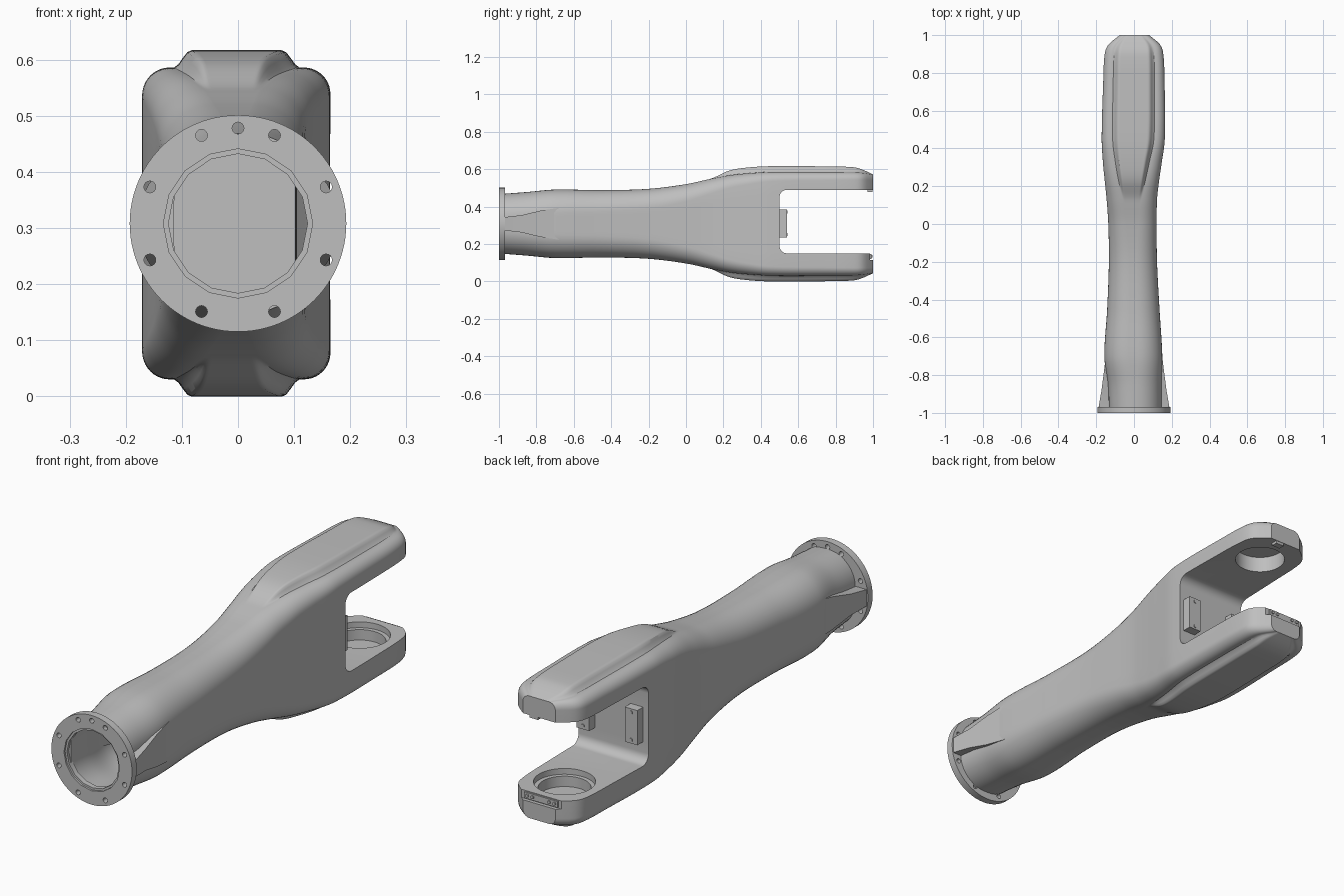
import bpy, bmesh, math
from mathutils import Matrix, Vector

if "Cube" in bpy.data.objects:
    bpy.data.objects.remove(bpy.data.objects["Cube"])

MID = 0.308  # height of the arm's centre line

grey = bpy.data.materials.new("cast_grey")
grey.use_nodes = True
grey.diffuse_color = (0.52, 0.52, 0.52, 1)
grey.node_tree.nodes["Principled BSDF"].inputs["Base Color"].default_value = (0.52, 0.52, 0.52, 1)

# Arm stations: y, extent to -x, extent to +x, half height, corner radius, raised pad
STATIONS = [
    (-0.98, .132, .145, .160, .128, 0),
    (-0.85, .138, .146, .170, .128, 0),
    (-0.70, .157, .150, .183, .125, 0),
    (-0.45, .142, .135, .180, .115, 0),
    (-0.20, .133, .122, .187, .105, 0),
    (0.00, .136, .120, .212, .092, 0),
    (0.13, .145, .122, .240, .080, 0),
    (0.23, .155, .133, .259, .068, .025),
    (0.32, .164, .146, .269, .060, .031),
    (0.45, .171, .163, .277, .050, .031),
    (0.75, .163, .162, .277, .045, .030),
    (0.90, .155, .155, .276, .042, .026),
    (0.95, .135, .138, .272, .038, .015),
    (1.00, .075, .080, .264, .030, 0),
]


def smooth(t):
    t = min(1, max(0, t))
    return t * t * (3 - 2 * t)


def station(y):
    """Smoothly interpolate the station table at y."""
    s = STATIONS
    i = 0
    while i < len(s) - 2 and y > s[i + 1][0]:
        i += 1
    a, b = s[i], s[i + 1]
    p, q = s[max(i - 1, 0)], s[min(i + 2, len(s) - 1)]
    d = b[0] - a[0]
    t = max(0, (y - a[0]) / d)
    h = smooth(t)
    out = []
    for k in range(1, 6):
        ma = (b[k] - p[k]) / (b[0] - p[0]) * d
        mb = (q[k] - a[k]) / (q[0] - a[0]) * d
        out.append(a[k] * (1 - h) + b[k] * h + ma * t * (1 - t) ** 2 - mb * t * t * (1 - t))
    return out


def section(y, inset):
    """Rounded rectangle with a raised pad along its top and bottom."""
    left, right, high, rad, pad = station(y)
    left, right, high, rad = (v - inset for v in (left, right, high, rad))
    pad = 0 if inset else max(pad, 0)
    x0, x1, zz = rad - left, right - rad, high - rad
    centres = [(x1, zz), (x0, zz), (x0, -zz), (x1, -zz)]
    pts = []
    for k, (cx, cz) in enumerate(centres):
        for i in range(11):
            a = math.pi / 2 * (k + i / 10)
            pts.append(Vector((cx + rad * math.cos(a), y, cz + rad * math.sin(a))))
        a = math.pi / 2 * (k + 1)
        nx, nz = centres[(k + 1) % 4]
        off = Vector((rad * math.cos(a), 0, rad * math.sin(a)))
        start, end = Vector((cx, y, cz)) + off, Vector((nx, y, nz)) + off
        n = 6 if k % 2 else 30
        for i in range(1, n):
            v = start.lerp(end, i / n)
            if k % 2 == 0:
                rise = pad * smooth((0.94 - abs(2 * i / n - 1)) / 0.26)
                v.z += rise if k == 0 else -rise
            pts.append(v)
    return [v + Vector((0, 0, MID)) for v in pts]


def finish(name, bm):
    bmesh.ops.recalc_face_normals(bm, faces=bm.faces[:])
    me = bpy.data.meshes.new(name)
    bm.to_mesh(me)
    bm.free()
    ob = bpy.data.objects.new(name, me)
    bpy.context.collection.objects.link(ob)
    me.materials.append(grey)
    return ob


def loft(name, rings):
    bm = bmesh.new()
    rows = [[bm.verts.new(p) for p in r] for r in rings]
    n = len(rows[0])
    for a, b in zip(rows, rows[1:]):
        for i in range(n):
            j = (i + 1) % n
            bm.faces.new((a[i], a[j], b[j], b[i]))
    bm.faces.new(rows[0])
    bm.faces.new(rows[-1])
    return finish(name, bm)


def arm_loft(name, y0, y1, count, inset=0):
    return loft(name, [section(y0 + (y1 - y0) * i / count, inset) for i in range(count + 1)])


def cylinders(name, items, axis="Y", sides=32):
    """Each item is centre, radius, length."""
    turn = Matrix.Rotation(math.pi / 2, 4, "X") if axis == "Y" else Matrix()
    bm = bmesh.new()
    for centre, r, length in items:
        bmesh.ops.create_cone(bm, cap_ends=True, segments=sides, radius1=r, radius2=r,
                              depth=length, matrix=Matrix.Translation(centre) @ turn)
    return finish(name, bm)


def box(name, lo, hi, bevel=0):
    lo, hi = Vector(lo), Vector(hi)
    bm = bmesh.new()
    bmesh.ops.create_cube(bm, size=1, matrix=Matrix.Translation((lo + hi) / 2)
                          @ Matrix.Diagonal((*(hi - lo), 1)))
    if bevel:
        # round only the edges running across the arm
        edges = [e for e in bm.edges if abs(e.verts[0].co.x - e.verts[1].co.x) > 1e-4]
        bmesh.ops.bevel(bm, geom=edges, offset=bevel, segments=8, profile=0.5, affect="EDGES")
    return finish(name, bm)


def cut(target, cutter):
    mod = target.modifiers.new("cut", "BOOLEAN")
    mod.operation, mod.solver, mod.object = "DIFFERENCE", "EXACT", cutter
    bpy.context.view_layer.objects.active = target
    bpy.ops.object.modifier_apply(modifier=mod.name)
    bpy.data.objects.remove(cutter)


parts = []

# Hollow arm body with a fork at the back
body = arm_loft("arm_body", -0.98, 1.0, 120)
cut(body, arm_loft("cavity", -0.993, 0.42, 60, 0.018))
cut(body, box("fork_gap", (-0.4, 0.5, 0.15), (0.4, 1.4, 0.49), 0.04))

# Bearing seats facing each other in the fork, the lower one stepped
cut(body, cylinders("seat_step", [((0, 0.83, 0.15), 0.122, 0.05)], "Z", 48))
for z in (0.13, 0.51):
    cut(body, cylinders("seat", [((0, 0.83, z), 0.104, 0.10)], "Z", 48))
cut(body, box("end_notch", (-0.2, 0.985, 0.115), (0.2, 1.1, 0.2)))
parts.append(body)

# Mounting flange with bore and bolt holes
flange = cylinders("flange", [((0, -0.984, MID), 0.193, 0.032)], sides=96)
cut(flange, cylinders("bore", [((0, -1, MID), 0.124, 0.2)], sides=16))
cut(flange, cylinders("bore_step", [((0, -1.02, MID), 0.133, 0.056)], sides=16))
angles = [22.5 + 45 * i for i in range(8)] + [90]
cut(flange, cylinders("bolt_holes", [
    ((0.17 * math.cos(math.radians(a)), -1, MID + 0.17 * math.sin(math.radians(a))), 0.0105, 0.2)
    for a in angles], sides=16))
parts.append(flange)

# Tapered side ribs running from the body out to the flange
for name, s in (("left_rib", 1), ("right_rib", -1)):
    rings = []
    for y, outer, half in ((-0.975, 0.188, 0.035), (-0.88, 0.172, 0.046),
                           (-0.78, 0.159, 0.07), (-0.68, 0.147, 0.085)):
        inner = min(0.135, outer - 0.02)
        rings.append([(s * x, y, MID + z) for x, z in
                      ((inner, -half), (outer, -half), (outer, half), (inner, half))])
    parts.append(loft(name, rings))

# Cover plates with screws on the fork's inner wall
for name, x in (("left_wall_plate", 0.115), ("right_wall_plate", -0.115)):
    parts.append(box(name, (x - 0.03, 0.485, 0.235), (x + 0.03, 0.54, 0.385)))
    parts.append(cylinders(name + "_screws", [((x, 0.535, z), 0.008, 0.018)
                                              for z in (0.25, 0.37)], sides=12))

# Strip with screws on the lower fork end, small clip on the upper one
parts.append(box("end_strip", (-0.08, 0.97, 0.12), (0.08, 0.992, 0.147)))
parts.append(cylinders("end_strip_screws", [((x, 0.99, 0.134), 0.007, 0.014)
                                            for x in (-0.065, -0.04, 0.04, 0.065)], sides=12))
parts.append(box("end_clip", (0.01, 0.97, 0.478), (0.05, 0.998, 0.51)))

bpy.ops.object.select_all(action="DESELECT")
for ob in parts:
    ob.select_set(True)
bpy.context.view_layer.objects.active = body
bpy.ops.object.shade_smooth_by_angle(angle=math.radians(30))
